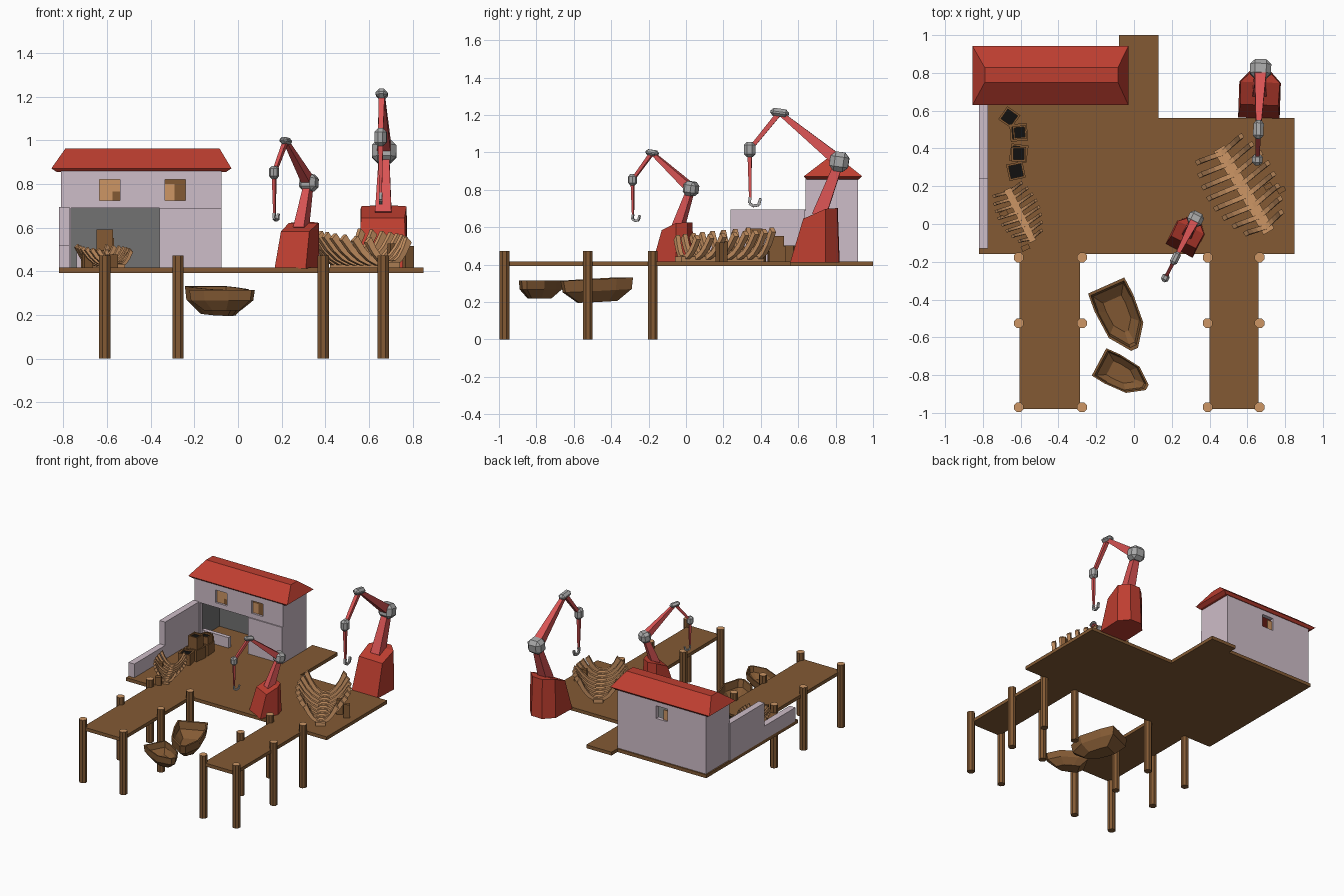
import bpy, bmesh, math
from mathutils import Matrix, Vector

if "Cube" in bpy.data.objects:
    bpy.data.objects.remove(bpy.data.objects["Cube"])

def mat(name, r, g, b):
    m = bpy.data.materials.new(name)
    lin = lambda c: (c / 255 / 12.92) if c < 10 else ((c / 255 + 0.055) / 1.055) ** 2.4
    m.diffuse_color = (lin(r), lin(g), lin(b), 1)
    m.use_nodes = True
    m.node_tree.nodes["Principled BSDF"].inputs["Base Color"].default_value = m.diffuse_color
    return m

WOOD = mat("brown_wood", 131, 90, 52)
TAN = mat("pale_wood", 205, 150, 101)
WALL = mat("lilac_plaster", 206, 189, 200)
RED = mat("brick_red", 190, 62, 48)
ARM = mat("light_red", 218, 84, 84)
GREY = mat("light_grey", 168, 168, 168)
DARK = mat("dark_grey", 114, 114, 114)
BLACK = mat("black", 18, 17, 16)
I4 = Matrix.Identity(4)

def make(name, bm, mats, M=I4, rule=None):
    bmesh.ops.recalc_face_normals(bm, faces=bm.faces)
    if rule:
        for f in bm.faces:
            f.material_index = rule(f)
    me = bpy.data.meshes.new(name)
    bm.to_mesh(me)
    bm.free()
    for m in mats:
        me.materials.append(m)
    ob = bpy.data.objects.new(name, me)
    ob.matrix_world = M
    bpy.context.collection.objects.link(ob)
    return ob

def add_box(bm, x0, x1, y0, y1, z0, z1):
    M = Matrix.Translation(((x0 + x1) / 2, (y0 + y1) / 2, (z0 + z1) / 2)) @ Matrix.Diagonal((x1 - x0, y1 - y0, z1 - z0, 1))
    return bmesh.ops.create_cube(bm, size=1, matrix=M)["verts"]

def boxes(name, m, *lst, M=I4):
    bm = bmesh.new()
    for b in lst:
        add_box(bm, *b)
    return make(name, bm, [m], M)

def loft(bm, loops, cap=True):
    rings = [[bm.verts.new(p) for p in l] for l in loops]
    n = len(rings[0])
    for a, b in zip(rings, rings[1:]):
        for i in range(n):
            bm.faces.new((a[i], a[(i + 1) % n], b[(i + 1) % n], b[i]))
    if cap:
        bm.faces.new(rings[0])
        bm.faces.new(rings[-1])
    return rings

def place(x, y, z, deg, s=1.0):
    return Matrix.Translation((x, y, z)) @ Matrix.Rotation(math.radians(deg), 4, 'Z') @ Matrix.Scale(s, 4)

# deck: one outlined slab with back landing and two piers
outline = [(-.82, -.16), (-.605, -.16), (-.605, -.98), (-.285, -.98), (-.285, -.16), (.4, -.16), (.4, -.98),
           (.66, -.98), (.66, -.16), (.85, -.16), (.85, .56), (.13, .56), (.13, 1), (-.08, 1), (-.08, .93), (-.82, .93)]
bm = bmesh.new()
loft(bm, [[(x, y, z) for x, y in outline] for z in (.392, .417)])
make("deck", bm, [WOOD])

# mooring posts with pale tops
for x in (-.61, -.275, .39, .665):
    for y in (-.97, -.525, -.177):
        bm = bmesh.new()
        bmesh.ops.create_cone(bm, cap_ends=True, segments=8, radius1=.028, radius2=.028, depth=.473,
                              matrix=Matrix.Translation((x, y, .2365)) @ Matrix.Rotation(math.pi / 8, 4, 'Z'))
        make("pier_post", bm, [WOOD, TAN], rule=lambda f: int(f.normal.z > .9))

# house walls with door and window openings
F, B, Z = (.64, .67), (.89, .92), .417
boxes("house_front_wall", WALL,
      (-.81, -.765, *F, Z, .69), (-.36, -.075, .632, .67, Z, .69), (-.81, -.075, *F, .69, .725),
      (-.81, -.635, *F, .725, .82), (-.54, -.335, *F, .725, .82), (-.24, -.075, *F, .725, .82),
      (-.81, -.075, *F, .82, .87), (-.74, -.52, .63, .66, Z, .495))
boxes("house_back_wall", WALL,
      (-.81, -.075, *B, Z, .725), (-.81, -.49, *B, .725, .82), (-.395, -.075, *B, .725, .82),
      (-.81, -.075, *B, .82, .87))
boxes("house_side_walls", WALL, (-.81, -.78, .67, .89, Z, .87), (-.105, -.075, .67, .89, Z, .87))
boxes("house_lining", DARK, (-.78, -.105, .884, .89, Z, .71), (-.78, -.774, .67, .884, Z, .71),
      (-.111, -.105, .67, .884, Z, .71), (-.78, -.105, .67, .884, .70, .71))
boxes("window_shutters", TAN, (-.635, -.575, .655, .663, .725, .82), (-.575, -.54, .655, .663, .765, .82),
      (-.335, -.29, .655, .663, .725, .80), (-.49, -.45, .90, .908, .725, .80))
boxes("window_boards", WOOD, (-.575, -.54, .655, .663, .725, .765), (-.29, -.24, .655, .663, .725, .80),
      (-.335, -.24, .655, .663, .80, .82))

# hipped roof with a flat ridge
def rect(x0, x1, y0, y1, z):
    return [(x0, y0, z), (x1, y0, z), (x1, y1, z), (x0, y1, z)]
bm = bmesh.new()
loft(bm, [rect(-.83, -.055, .645, .925, .855), rect(-.855, -.03, .63, .942, .872), rect(-.79, -.085, .75, .828, .964)])
make("roof", bm, [RED])

# yard wall, tall then low
boxes("yard_wall", WALL, (-.82, -.772, .237, .645, Z, .695), (-.82, -.772, -.13, .237, Z, .52))

# cranes
def add_beam(bm, a, b, w1, w2):
    a, b = Vector(a), Vector(b)
    d = b - a
    M = Matrix.Translation((a + b) / 2) @ d.to_track_quat('Z', 'X').to_matrix().to_4x4() @ Matrix.Rotation(math.pi / 4, 4, 'Z')
    bmesh.ops.create_cone(bm, cap_ends=True, segments=4, radius1=w1 * .707, radius2=w2 * .707, depth=d.length, matrix=M)

def add_joint(bm, c, s, tilt, bev):
    M = Matrix.Translation(c) @ Matrix.Rotation(tilt, 4, 'X') @ Matrix.Diagonal((*s, 1))
    vs = bmesh.ops.create_cube(bm, size=1, matrix=M)["verts"]
    es = list({e for v in vs for e in v.link_edges})
    bmesh.ops.bevel(bm, geom=es, offset=bev, segments=1, affect='EDGES')

def crane(prefix, M):
    bm = bmesh.new()
    lo = [(-.11, -.26), (.11, -.26), (.11, -.07), (.045, 0), (-.045, 0), (-.11, -.07)]
    hi = [(-.1, -.19, .235), (.1, -.19, .235), (.105, -.07, .288), (.042, -.01, .292), (-.042, -.01, .292), (-.105, -.07, .288)]
    r = loft(bm, [[(x, y, 0) for x, y in lo], hi], cap=False)
    t = r[1]
    bm.faces.new(r[0])
    bm.faces.new((t[0], t[1], t[2], t[5]))
    bm.faces.new((t[5], t[2], t[3], t[4]))
    make(prefix + "_base", bm, [RED], M)
    bm = bmesh.new()
    shoulder, apex, wrist = (0, 0, .54), (0, -.32, .802), (0, -.48, .605)
    add_beam(bm, (0, -.11, .25), shoulder, .075, .045)
    add_beam(bm, shoulder, apex, .065, .025)
    add_beam(bm, apex, wrist, .028, .022)
    add_beam(bm, wrist, (0, -.477, .335), .024, .012)
    make(prefix + "_arms", bm, [ARM], M)
    bm = bmesh.new()
    add_joint(bm, shoulder, (.112, .1, .105), math.radians(-8), .026)
    add_joint(bm, apex, (.055, .1, .044), math.radians(-8), .017)
    add_joint(bm, wrist, (.056, .062, .082), 0, .017)
    make(prefix + "_joints", bm, [GREY], M)
    bm = bmesh.new()
    hook = [(-.477, .35), (-.482, .318), (-.462, .304), (-.432, .308), (-.422, .345)]
    for p, q in zip(hook, hook[1:]):
        add_beam(bm, (0, *p), (0, *q), .016, .014)
    make(prefix + "_hook", bm, [GREY], M)

crane("large_crane", place(.67, .82, .41, -2))
crane("small_crane", place(.325, .027, .412, -27, .73))

# rowing boats: outer hull, rim, hollow inside
def boat(name, M):
    plan = [(0, -.105), (.1, -.112), (.26, -.1), (.37, -.02), (.37, .02), (.26, .1), (.1, .112), (0, .105)]
    ring = lambda s, z: [(.17 + (x - .17) * s, y * s, z) for x, y in plan]
    bm = bmesh.new()
    loft(bm, [ring(.55, 0), ring(.95, .06), ring(1, .122), ring(.91, .122), ring(.84, .07), ring(.5, .03)])
    make(name, bm, [WOOD], M)

boat("large_boat", place(-.15, -.32, .21, -66) @ Matrix.Rotation(math.radians(3), 4, 'Y'))
boat("small_boat", place(-.185, -.73, .22, -28, .78))

# ship skeletons: keel plank and curved ribs
def skeleton(name, M):
    L = .514
    boxes(name + "_keel", TAN, (0, L, -.033, .033, 0, .025), M=M)
    bm = bmesh.new()
    for i in range(8):
        t = i / 7
        hw = .095 + .085 * math.sin(math.pi * min(1, .12 + t * .85)) ** .8
        h = .15 - .04 * t
        x = .03 + t * (L - .06)
        loops = []
        for k in range(-4, 5):
            s = k / 4
            xc, y, z = x - .025 * abs(s), hw * s, .018 + h * abs(s) ** 2.2
            ny, nz = -.012 * s, .012
            loops.append([(xc - .013, y - ny, z - nz), (xc + .013, y - ny, z - nz),
                          (xc + .013, y + ny, z + nz), (xc - .013, y + ny, z + nz)])
        loft(bm, loops)
    make(name + "_ribs", bm, [TAN], M)

skeleton("large_skeleton", place(.45, .4, .417, -59))
skeleton("small_skeleton", place(-.67, .185, .417, -64, .6))

# props beside the skeletons
for x, y, a, h in ((.71, .2, 30, .11), (.78, .18, 30, .1), (-.69, .055, 25, .07), (-.575, -.125, 25, .06)):
    boxes("hull_prop", WOOD, (-.022, .022, -.014, .014, 0, h), M=place(x, y, .417, a))

# open crates with dark contents
def crate(x, y, z, s, deg, h):
    bm = bmesh.new()
    sq = lambda r, z: rect(-r, r, -r, r, z)
    loft(bm, [sq(s, 0), sq(s, h), sq(s * .75, h), sq(s * .75, h - .012)])
    make("crate", bm, [WOOD, BLACK], place(x, y, z, deg),
         lambda f: int(f.normal.z > .9 and f.calc_center_median().z < h - .005))

for c in ((-.66, .565, Z, .042, -35, .085), (-.61, .485, Z, .046, 5, .08), (-.61, .375, Z, .046, -8, .085),
          (-.625, .28, Z, .044, 12, .08), (-.605, .485, .497, .035, 5, .055), (-.61, .37, .502, .038, 0, .09)):
    crate(*c)
